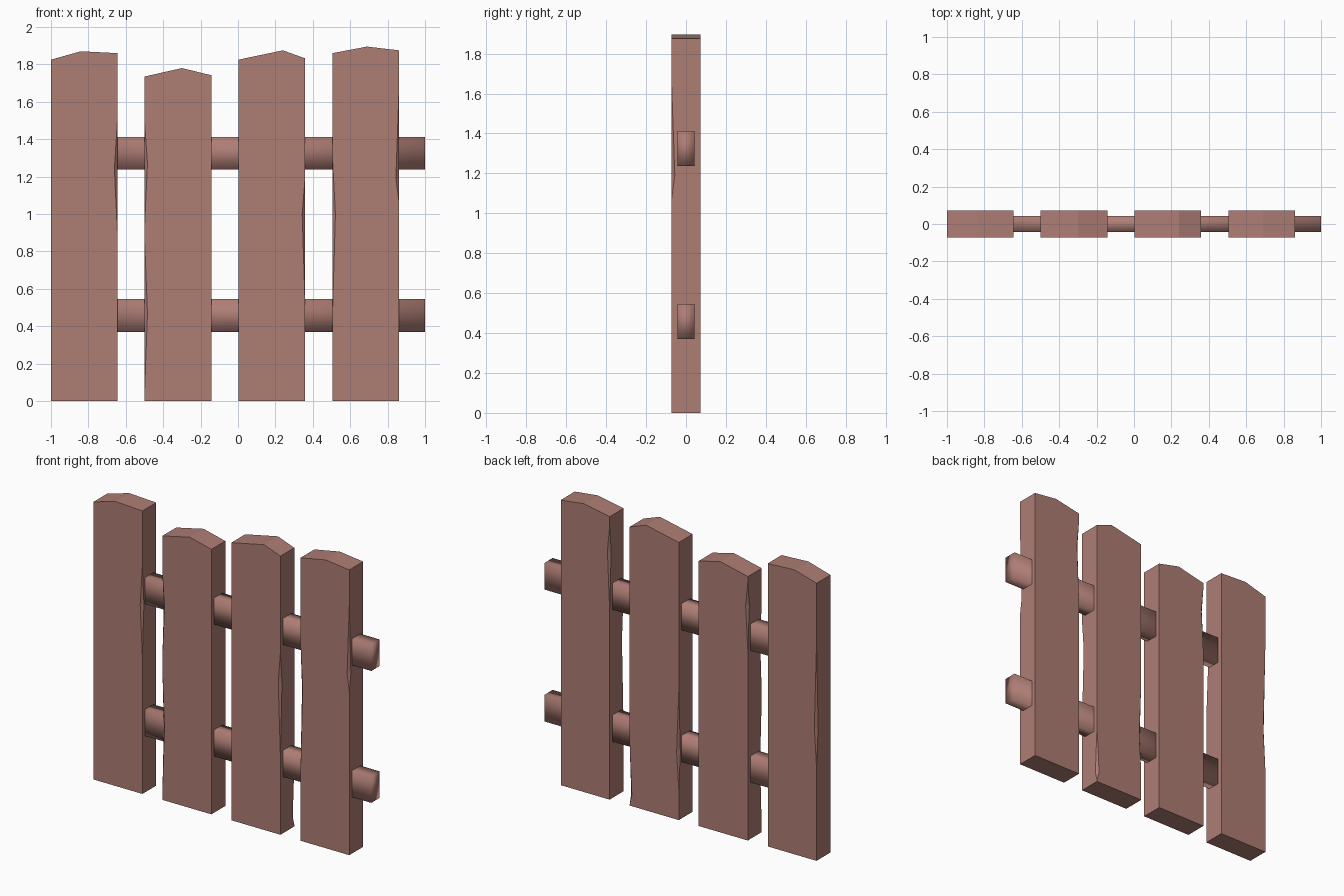
import bpy, bmesh

if "Cube" in bpy.data.objects:
    bpy.data.objects.remove(bpy.data.objects["Cube"])

wood = bpy.data.materials.new("brown_pink_wood")
wood.diffuse_color = (0.42, 0.205, 0.175, 1)
wood.use_nodes = True
wood.node_tree.nodes["Principled BSDF"].inputs["Base Color"].default_value = wood.diffuse_color
HALF = 0.072   # half thickness of a board
CHIP = 0.016   # how far a chip eats into the corner


def finish(name, bm, smooth=False):
    bmesh.ops.recalc_face_normals(bm, faces=bm.faces)
    for f in bm.faces:
        f.smooth = smooth
    me = bpy.data.meshes.new(name)
    bm.to_mesh(me)
    bm.free()
    me.materials.append(wood)
    ob = bpy.data.objects.new(name, me)
    bpy.context.collection.objects.link(ob)


def board(name, x0, x1, zl, peak, zr, chips):
    """Upright board with a peaked top; chips = {(side, face): [(low, mid, high)]}."""
    bm = bmesh.new()
    edge_wide, edge_side = {}, {}
    peak_v = {}
    for sy in (-1, 1):
        y = sy * HALF
        peak_v[sy] = bm.verts.new((peak[0], y, peak[1]))
        for sx, x, zt in ((-1, x0, zl), (1, x1, zr)):
            start = bm.verts.new((x, y, 0))
            wide, side = [start], [start]
            for lo, mid, hi in chips.get((sx, sy), []):
                a = bm.verts.new((x, y, lo))
                b = bm.verts.new((x, y, hi))
                p = bm.verts.new((x - sx * CHIP, y, mid))
                q = bm.verts.new((x, y - sy * CHIP, mid))
                bm.faces.new((a, p, q))
                bm.faces.new((b, q, p))
                wide += [a, p, b]
                side += [a, q, b]
            end = bm.verts.new((x, y, zt))
            edge_wide[sx, sy] = wide + [end]
            edge_side[sx, sy] = side + [end]
    for sy in (-1, 1):   # broad front and back
        bm.faces.new(edge_wide[1, sy] + [peak_v[sy]] + edge_wide[-1, sy][::-1])
    for sx in (-1, 1):   # narrow sides and top slopes
        bm.faces.new(edge_side[sx, -1] + edge_side[sx, 1][::-1])
        bm.faces.new((edge_wide[sx, -1][-1], edge_wide[sx, 1][-1], peak_v[1], peak_v[-1]))
    bm.faces.new([edge_wide[k][0] for k in ((-1, -1), (1, -1), (1, 1), (-1, 1))])
    finish(name, bm)


# Four worn boards
board("board_1", -1.0, -0.645, 1.825, (-0.84, 1.87), 1.86,
      {(1, -1): [(0.9, 1.24, 1.5)], (-1, 1): [(0.6, 0.87, 1.45)]})
board("board_2", -0.5, -0.143, 1.735, (-0.30, 1.78), 1.742,
      {(-1, -1): [(0.03, 0.47, 0.88), (0.92, 1.27, 1.5)], (-1, 1): [(1.25, 1.54, 1.7)]})
board("board_3", 0.002, 0.359, 1.825, (0.24, 1.875), 1.832,
      {(1, -1): [(0.5, 1.0, 1.2)], (-1, 1): [(0.2, 0.44, 0.85)],
       (1, 1): [(0.01, 0.07, 0.4)]})
board("board_4", 0.505, 0.86, 1.86, (0.69, 1.895), 1.875,
      {(-1, -1): [(0.45, 1.0, 1.3)], (1, -1): [(1.07, 1.19, 1.65)],
       (-1, 1): [(1.24, 1.63, 1.8)]})

# Two cross rails, softly shaded
for name, z0, z1 in (("lower_rail", 0.37, 0.545), ("upper_rail", 1.237, 1.412)):
    bm = bmesh.new()
    bmesh.ops.create_cube(bm, size=1)
    for v in bm.verts:
        v.co = (1.0 if v.co.x > 0 else -0.8,
                0.042 if v.co.y > 0 else -0.043,
                z1 if v.co.z > 0 else z0)
    finish(name, bm, smooth=True)
